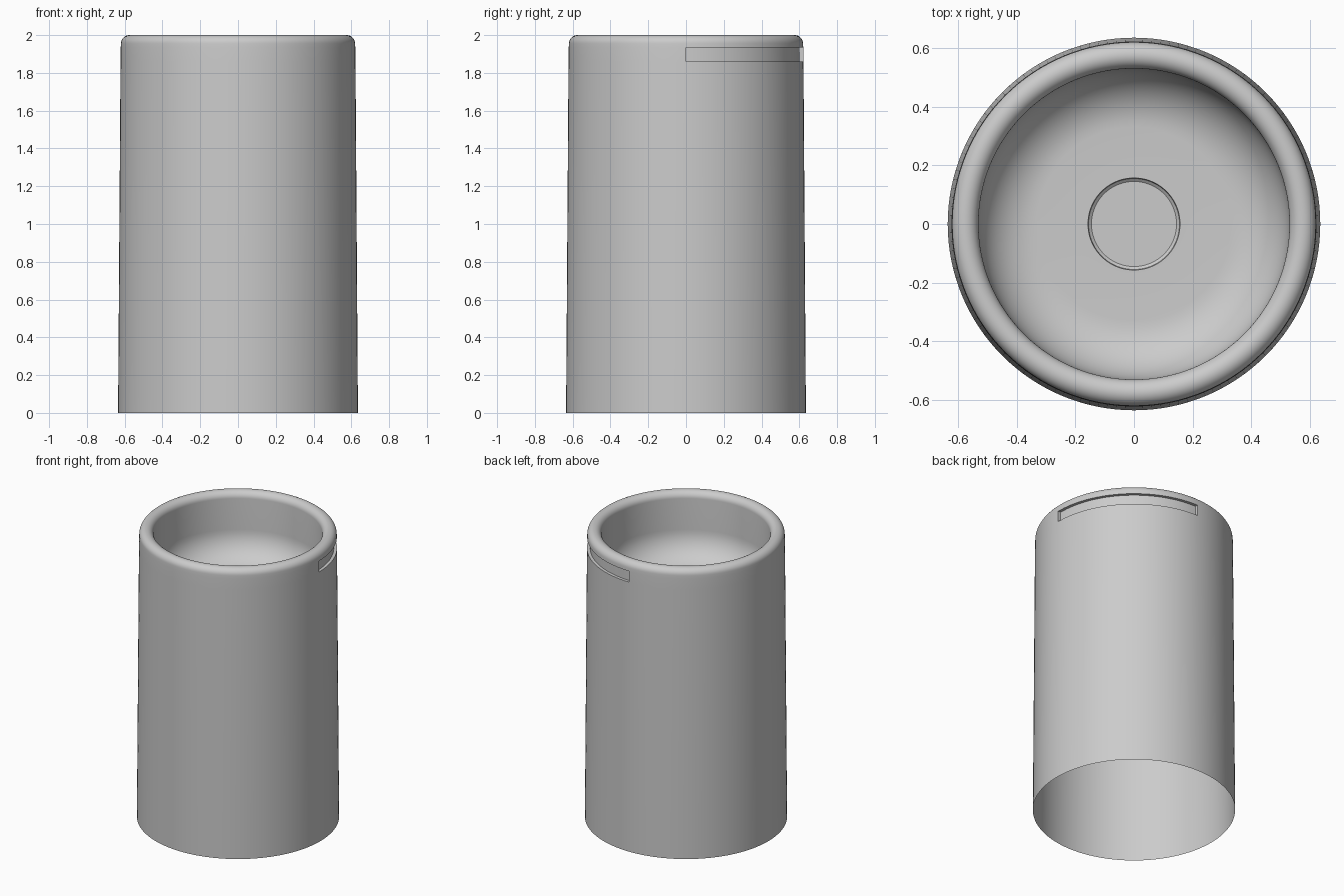
import bpy, bmesh, math
from mathutils import Vector

SEGMENTS = 128

if "Cube" in bpy.data.objects:
    bpy.data.objects.remove(bpy.data.objects["Cube"], do_unlink=True)

# Plain grey plastic
grey = bpy.data.materials.new("plain grey")
grey.use_nodes = True
colour = (0.6, 0.6, 0.6, 1)
grey.diffuse_color = colour
grey.node_tree.nodes["Principled BSDF"].inputs["Base Color"].default_value = colour


def arc(cr, cz, radius, start, end, steps):
    """Points (r, z) on a circular arc, angles in degrees."""
    angles = [math.radians(start + (end - start) * i / steps) for i in range(steps + 1)]
    return [(cr + radius * math.cos(a), cz + radius * math.sin(a)) for a in angles]


# Half section: tapered thin wall, rounded rim, filleted bowl, round dimple
SLOT_LOW, SLOT_HIGH, SLOT_DEPTH = 1.86, 1.935, 0.02
floor_z = 1.54
profile = [(0.635, 0), (0.622, SLOT_LOW), (0.621, SLOT_HIGH)]
profile += arc(0.575, 1.955, 0.045, 0, 180, 16)
profile += arc(0.33, floor_z + 0.2, 0.2, 0, -90, 12)
profile += [(0.157, floor_z), (0.155, floor_z - 0.012), (0.145, floor_z - 0.02)]

# Spin the section into rings, closing the bowl at the centre
bm = bmesh.new()
rings = []
for r, z in profile:
    ring = []
    for i in range(SEGMENTS):
        a = math.tau * i / SEGMENTS
        ring.append(bm.verts.new((r * math.cos(a), r * math.sin(a), z)))
    rings.append(ring)
for low, high in zip(rings, rings[1:]):
    for i in range(SEGMENTS):
        j = (i + 1) % SEGMENTS
        bm.faces.new((low[i], low[j], high[j], high[i]))
bm.faces.new(rings[-1])

# Shallow quarter-turn slot below the rim
slot = []
for face in bm.faces:
    c = face.calc_center_median()
    if SLOT_LOW < c.z < SLOT_HIGH and c.x > 0 and c.y > 0 and c.xy.length > 0.6:
        slot.append(face)
pushed = bmesh.ops.extrude_face_region(bm, geom=slot)["geom"]
for v in pushed:
    if isinstance(v, bmesh.types.BMVert):
        v.co -= Vector((v.co.x, v.co.y, 0)).normalized() * SLOT_DEPTH
bmesh.ops.delete(bm, geom=[f for f in slot if f.is_valid], context="FACES_ONLY")
bm.normal_update()

mesh = bpy.data.meshes.new("cup_body")
bm.to_mesh(mesh)
bm.free()
mesh.materials.append(grey)
cup = bpy.data.objects.new("cup_body", mesh)
bpy.context.collection.objects.link(cup)

# Smooth walls with crisp slot and dimple edges
bpy.ops.object.select_all(action="DESELECT")
cup.select_set(True)
bpy.context.view_layer.objects.active = cup
bpy.ops.object.shade_smooth_by_angle(angle=math.radians(30))
